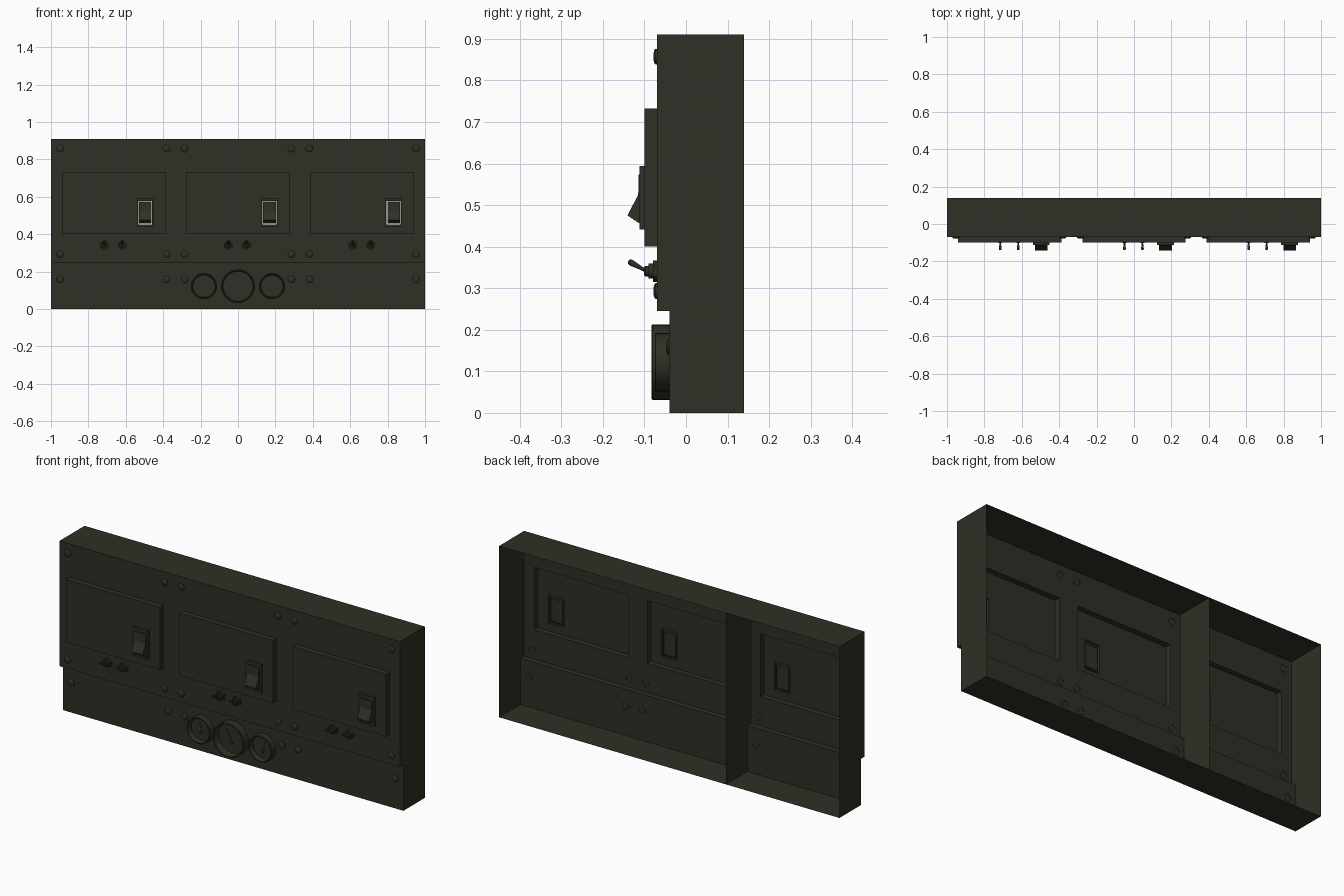
import bpy, bmesh, math
from mathutils import Matrix, Vector

if "Cube" in bpy.data.objects:
    bpy.data.objects.remove(bpy.data.objects["Cube"])

olive = bpy.data.materials.new("dark_olive")
olive.diffuse_color = (0.029, 0.029, 0.019, 1)
olive.use_nodes = True
olive.node_tree.nodes["Principled BSDF"].inputs["Base Color"].default_value = olive.diffuse_color

FRONT, LOWER, BACK = -0.07, -0.04, 0.14   # y of upper front, lower front, open back
STEP, TOP = 0.245, 0.91                   # z of the step and the top
PLATE = (0.276, 0.40, 0.733)              # half width, z range
CENTRES = (-0.664, 0.0, 0.664)


def finish(bm, name, smooth=False):
    me = bpy.data.meshes.new(name)
    bm.to_mesh(me)
    bm.free()
    me.materials.append(olive)
    ob = bpy.data.objects.new(name, me)
    bpy.context.collection.objects.link(ob)
    if smooth:
        bpy.ops.object.select_all(action='DESELECT')
        ob.select_set(True)
        bpy.context.view_layer.objects.active = ob
        bpy.ops.object.shade_smooth_by_angle(angle=math.radians(35))
    return ob


def face(bm, pts):
    bm.faces.new([bm.verts.new(p) for p in pts])


def loft(bm, rings, cap=True):
    """Skin rings (counterclockwise seen from the front), going towards the front."""
    vs = [[bm.verts.new(p) for p in r] for r in rings]
    n = len(vs[0])
    for a, b in zip(vs, vs[1:]):
        for i in range(n):
            j = (i + 1) % n
            bm.faces.new((a[i], a[j], b[j], b[i]))
    if cap:
        bm.faces.new(vs[-1])


def lathe(bm, profile, n, origin, tilt=0.0, turn=0.0):
    """Profile of (radius, distance forward) around an axis pointing forward."""
    m = Matrix.Translation(origin) @ Matrix.Rotation(tilt, 4, 'X')
    ang = [turn + 2 * math.pi * i / n for i in range(n)]
    loft(bm, [[m @ Vector((r * math.cos(a), -d, r * math.sin(a))) for a in ang]
              for r, d in profile])


def rect(cx, hw, z0, z1, y):
    return [(cx - hw, y, z0), (cx + hw, y, z0), (cx + hw, y, z1), (cx - hw, y, z1)]


# housing: open-backed sheet with a stepped front and three plate openings
bm = bmesh.new()
prof = [(BACK, TOP), (FRONT, TOP), (FRONT, STEP), (LOWER, STEP), (LOWER, 0), (BACK, 0)]
for (ya, za), (yb, zb) in zip(prof, prof[1:]):
    if ya == yb == FRONT:
        continue
    face(bm, [(-1, ya, za), (-1, yb, zb), (1, yb, zb), (1, ya, za)])
hw, pz0, pz1 = PLATE
xs = [-1] + [c + s * hw for c in CENTRES for s in (-1, 1)] + [1]
zs = [STEP, pz0, pz1, TOP]
for i in range(len(xs) - 1):
    for k in range(3):
        if i % 2 and k == 1:
            continue
        x0, x1, z0, z1 = xs[i], xs[i + 1], zs[k], zs[k + 1]
        face(bm, [(x0, FRONT, z0), (x1, FRONT, z0), (x1, FRONT, z1), (x0, FRONT, z1)])
face(bm, [(1, y, z) for y, z in prof])
face(bm, [(-1, y, z) for y, z in reversed(prof)])
bmesh.ops.remove_doubles(bm, verts=bm.verts, dist=1e-5)
finish(bm, "housing")

# inner divider
bm = bmesh.new()
face(bm, [(-0.333, y, z) for y, z in prof])
finish(bm, "inner_divider")

for c in CENTRES:
    # raised plate running into the switch frame and its opening
    sx = c + 0.168
    bm = bmesh.new()
    loft(bm, [rect(c, hw, pz0, pz1, FRONT), rect(c, hw, pz0, pz1, -0.10),
              rect(sx, 0.045, 0.441, 0.594, -0.10), rect(sx, 0.045, 0.441, 0.594, -0.112),
              rect(sx, 0.037, 0.451, 0.577, -0.112), rect(sx, 0.037, 0.451, 0.577, -0.102)],
         cap=False)
    finish(bm, "switch_plate")

    # rocker
    bm = bmesh.new()
    rp = [(-0.102, 0.575), (-0.114, 0.573), (-0.115, 0.525), (-0.141, 0.475),
          (-0.112, 0.456), (-0.102, 0.456)]
    a, b = [[bm.verts.new((sx + s * 0.034, y, z)) for y, z in rp] for s in (-1, 1)]
    for i in range(len(rp)):
        j = (i + 1) % len(rp)
        bm.faces.new((a[i], a[j], b[j], b[i]))
    bm.faces.new(list(reversed(a)))
    bm.faces.new(b)
    bmesh.ops.recalc_face_normals(bm, faces=bm.faces)
    finish(bm, "rocker")

    # toggle switches: hex nut, collar, tilted lever
    for dx in (-0.051, 0.045):
        o = (c + dx, FRONT, 0.341)
        bm = bmesh.new()
        lathe(bm, [(0.026, 0), (0.026, 0.01)], 6, o, turn=math.pi / 6)
        finish(bm, "toggle_nut")
        bm = bmesh.new()
        lathe(bm, [(0.018, 0.008), (0.018, 0.02), (0.013, 0.02), (0.013, 0.028),
                   (0.009, 0.031)], 16, o)
        finish(bm, "toggle_collar", True)
        bm = bmesh.new()
        lathe(bm, [(0.004, 0), (0.0045, 0.015), (0.0075, 0.042), (0.0065, 0.047),
                   (0.003, 0.05)], 12, (c + dx, -0.095, 0.341), tilt=-math.radians(29))
        finish(bm, "toggle_lever", True)

# domed screws: two rows on the upper panel, one row on the lower
for z, y in ((0.857, FRONT), (0.293, FRONT), (0.159, LOWER)):
    for c in CENTRES:
        for s in (-1, 1):
            bm = bmesh.new()
            lathe(bm, [(0.019, -0.002), (0.019, 0.003), (0.016, 0.006), (0.009, 0.008)],
                  16, (c * 1.004 + s * 0.285, y, z))
            finish(bm, "screw", True)

# gauges: rimmed bezel with sunken dial, hub and needle
for x, r, d, lean in ((-0.182, 0.07, 0.035, 0.1), (0, 0.0905, 0.043, 0.42),
                      (0.182, 0.07, 0.035, -0.2)):
    z = 0.122
    bm = bmesh.new()
    lathe(bm, [(r, 0), (r, d - 0.002), (r - 0.002, d), (r - 0.007, d),
               (r - 0.009, d - 0.003), (r - 0.011, 0.008)], 40, (x, LOWER, z))
    finish(bm, "gauge_bezel", True)
    hub = Vector((x, LOWER - 0.008, z - 0.3 * r))
    bm = bmesh.new()
    lathe(bm, [(0.007, 0), (0.007, 0.006)], 12, hub)
    finish(bm, "gauge_hub", True)
    bm = bmesh.new()
    L = r * 0.85
    m = Matrix.Translation(hub) @ Matrix.Rotation(-lean, 4, 'Y')
    loft(bm, [[m @ Vector(p) for p in ((-0.003, y, 0), (0.003, y, 0), (0.001, y, L),
                                       (-0.001, y, L))] for y in (-0.002, -0.004)])
    finish(bm, "gauge_needle")
